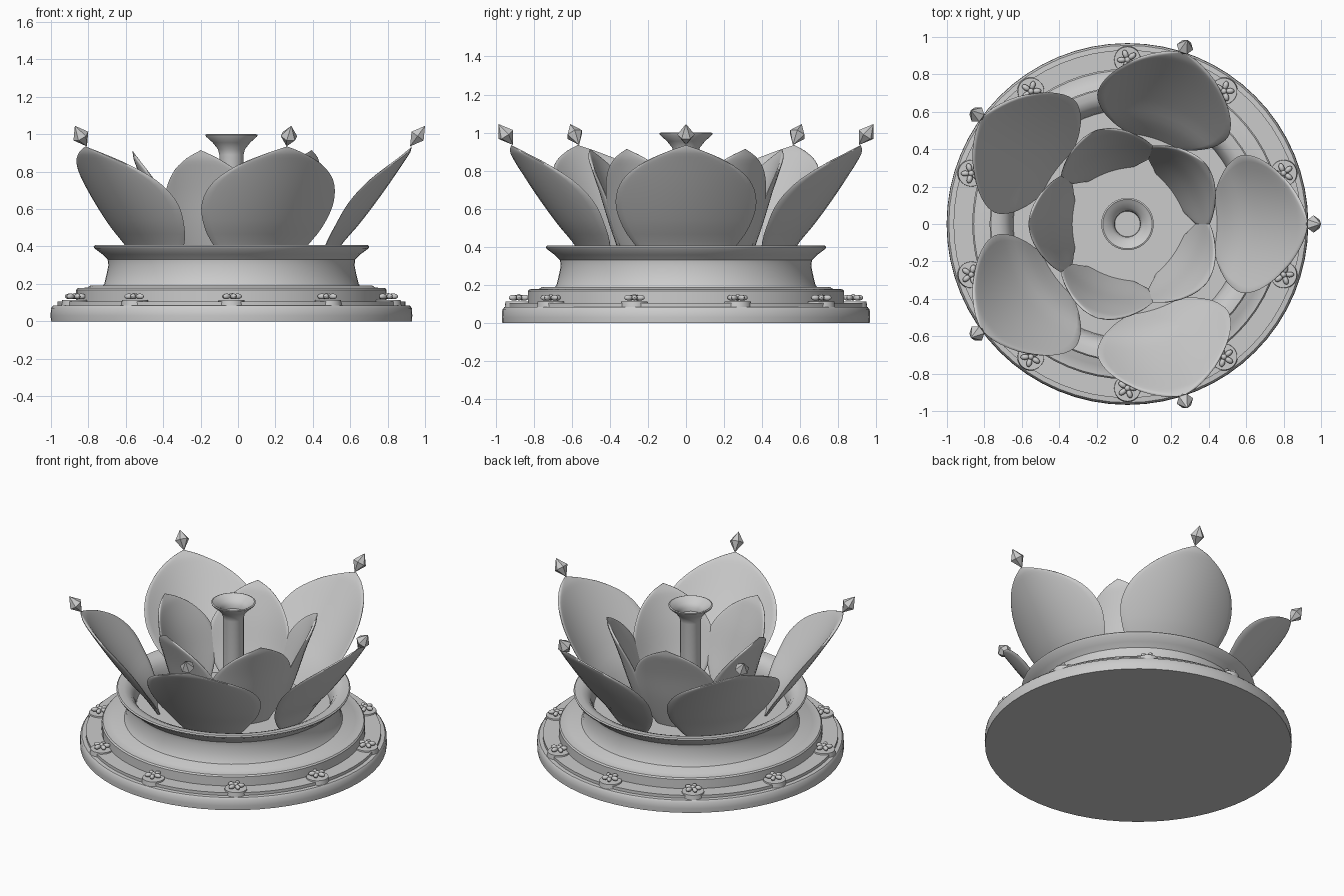
import bpy, bmesh, math
from mathutils import Vector, Matrix

if "Cube" in bpy.data.objects:
    bpy.data.objects.remove(bpy.data.objects["Cube"])

CX = -0.035  # shared vertical axis of the whole piece

grey = bpy.data.materials.new("stone_grey")
grey.diffuse_color = (0.6, 0.6, 0.6, 1)
grey.use_nodes = True
grey.node_tree.nodes["Principled BSDF"].inputs["Base Color"].default_value = grey.diffuse_color


def finish(name, bm, angle=35):
    """Turn a bmesh into an object, smooth except at sharp edges."""
    bmesh.ops.remove_doubles(bm, verts=bm.verts, dist=0.0005)
    bmesh.ops.recalc_face_normals(bm, faces=bm.faces)
    me = bpy.data.meshes.new(name)
    bm.to_mesh(me)
    bm.free()
    me.materials.append(grey)
    if angle:
        me.shade_smooth()
        me.set_sharp_from_angle(angle=math.radians(angle))
    ob = bpy.data.objects.new(name, me)
    ob.location.x = CX
    bpy.context.collection.objects.link(ob)
    return ob


def lathe(name, profile, seg=64):
    """Revolve an (r, z) profile around the axis."""
    bm = bmesh.new()
    vs = [bm.verts.new((r, 0, z)) for r, z in profile]
    es = [bm.edges.new(p) for p in zip(vs, vs[1:])]
    bmesh.ops.spin(bm, geom=vs + es, cent=(0, 0, 0), axis=(0, 0, 1),
                   angle=2 * math.pi, steps=seg, use_duplicate=False)
    return finish(name, bm)


def curve(table, t):
    """Smooth interpolation through (t, value) points."""
    n = len(table)
    i = 0
    while i < n - 2 and t > table[i + 1][0]:
        i += 1

    def slope(k):
        a, b = table[max(k - 1, 0)], table[min(k + 1, n - 1)]
        return (b[1] - a[1]) / (b[0] - a[0])
    (t0, v0), (t1, v1) = table[i], table[i + 1]
    h = t1 - t0
    s = (t - t0) / h
    return (v0 * (1 + 2 * s) * (1 - s) ** 2 + slope(i) * h * s * (1 - s) ** 2
            + v1 * s * s * (3 - 2 * s) + slope(i + 1) * h * s * s * (s - 1))


def petal(name, widths, radii, cup, thick, angle):
    """Cupped petal: half width and radius by height, closed lens section."""
    bm = bmesh.new()
    z0, z1 = widths[0][0], widths[-1][0]
    rows, cols = 24, 14
    rot = Matrix.Rotation(angle, 3, 'Z')
    loops = []
    for i in range(rows + 1):
        s = i / rows
        z = z0 + (z1 - z0) * (1 - (1 - s) ** 1.5)
        w = max(curve(widths, z), 0)
        r = curve(radii, z)
        th = thick * min(1, w / 0.1)
        loop = []
        for side in (1, -1):
            for j in range(cols):
                v = side * (-1 + 2 * j / cols)
                y = w * math.sin(v * math.pi / 2)
                x = r - cup * y * y + side * th * (1 - v * v) ** 0.5
                loop.append(bm.verts.new(rot @ Vector((x, y, z))))
        loops.append(loop)
    n = 2 * cols
    for a, b in zip(loops, loops[1:]):
        for j in range(n):
            bm.faces.new((a[j], a[(j + 1) % n], b[(j + 1) % n], b[j]))
    bm.faces.new(loops[0])
    return finish(name, bm, 60)


# Stepped base
lathe("base_disc", [(0, 0), (0.965, 0), (0.967, 0.03), (0.965, 0.07),
                    (0.955, 0.083), (0.93, 0.085), (0.93, 0.105), (0, 0.105)])
lathe("upper_step", [(0, 0.1), (0.83, 0.1), (0.83, 0.168), (0.822, 0.177),
                     (0.77, 0.18), (0.755, 0.19), (0, 0.19)])

# Bowl with flared lip and sunken floor
lathe("bowl", [(0, 0.18), (0.695, 0.18), (0.68, 0.2), (0.668, 0.25),
               (0.658, 0.3), (0.662, 0.33), (0.69, 0.358), (0.733, 0.39),
               (0.737, 0.4), (0.73, 0.407), (0.69, 0.405), (0.655, 0.39),
               (0.63, 0.36), (0.615, 0.32), (0.61, 0.29), (0, 0.29)])

# Central stem with trumpet top
lathe("stem", [(0, 0.28), (0.065, 0.28), (0.065, 0.89), (0.072, 0.92),
               (0.1, 0.955), (0.137, 0.988), (0.14, 0.997), (0.132, 1.0),
               (0.115, 0.99), (0.085, 0.968), (0.07, 0.945), (0.068, 0.92),
               (0, 0.92)], 40)

# Two staggered rings of petals
outer_w = [(0.27, 0.13), (0.33, 0.2), (0.41, 0.268), (0.5, 0.33), (0.63, 0.37),
           (0.75, 0.335), (0.84, 0.23), (0.9, 0.1), (0.935, 0)]
outer_r = [(0.27, 0.48), (0.41, 0.575), (0.52, 0.67), (0.7, 0.805), (0.935, 0.965)]
inner_w = [(0.27, 0.12), (0.4, 0.21), (0.5, 0.25), (0.6, 0.267), (0.7, 0.245),
           (0.8, 0.18), (0.87, 0.09), (0.915, 0)]
inner_r = [(0.27, 0.3), (0.5, 0.385), (0.7, 0.45), (0.915, 0.53)]
for k in range(5):
    a = math.radians(72 * k)
    petal(f"outer_petal_{k}", outer_w, outer_r, 0.95, 0.014, a)
    petal(f"inner_petal_{k}", inner_w, inner_r, 1.2, 0.012, a + math.pi / 5)

    # Faceted gem above each outer tip
    bm = bmesh.new()
    low, high = Vector((0.955, 0, 0.935)), Vector((1.035, 0, 1.045))
    axis = (high - low).normalized()
    side = Vector((0, 1, 0))
    up = axis.cross(side)
    mid = low.lerp(high, 0.5)
    ring = [bm.verts.new(mid + 0.046 * (side * math.cos(t) + up * math.sin(t)))
            for t in (i * math.pi / 3 for i in range(6))]
    ends = [bm.verts.new(low), bm.verts.new(high)]
    for i in range(6):
        for e in ends:
            bm.faces.new((ring[i], ring[(i + 1) % 6], e))
    bmesh.ops.rotate(bm, verts=bm.verts, cent=(0, 0, 0),
                     matrix=Matrix.Rotation(a, 3, 'Z'))
    finish(f"gem_{k}", bm, None)

# Small five-petalled blossoms on scalloped pads around the ledge
for k in range(10):
    a = math.radians(18 + 36 * k)
    place = Matrix.Rotation(a, 4, 'Z') @ Matrix.Translation((0.878, 0, 0.133))
    bm = bmesh.new()
    for i in range(5):
        m = (place @ Matrix.Rotation(math.radians(72 * i + 20), 4, 'Z')
             @ Matrix.Translation((0.032, 0, 0)) @ Matrix.Diagonal((0.024, 0.015, 0.015, 1)))
        bmesh.ops.create_uvsphere(bm, u_segments=12, v_segments=8, radius=1, matrix=m)
    bmesh.ops.create_uvsphere(bm, u_segments=12, v_segments=8, radius=0.016,
                              matrix=place @ Matrix.Translation((0, 0, 0.003)))
    finish(f"blossom_{k}", bm)
    bm = bmesh.new()
    bmesh.ops.create_cone(bm, cap_ends=True, segments=24, radius1=0.075,
                          radius2=0.07, depth=0.04,
                          matrix=place @ Matrix.Translation((0, 0, -0.039)))
    finish(f"blossom_pad_{k}", bm)
